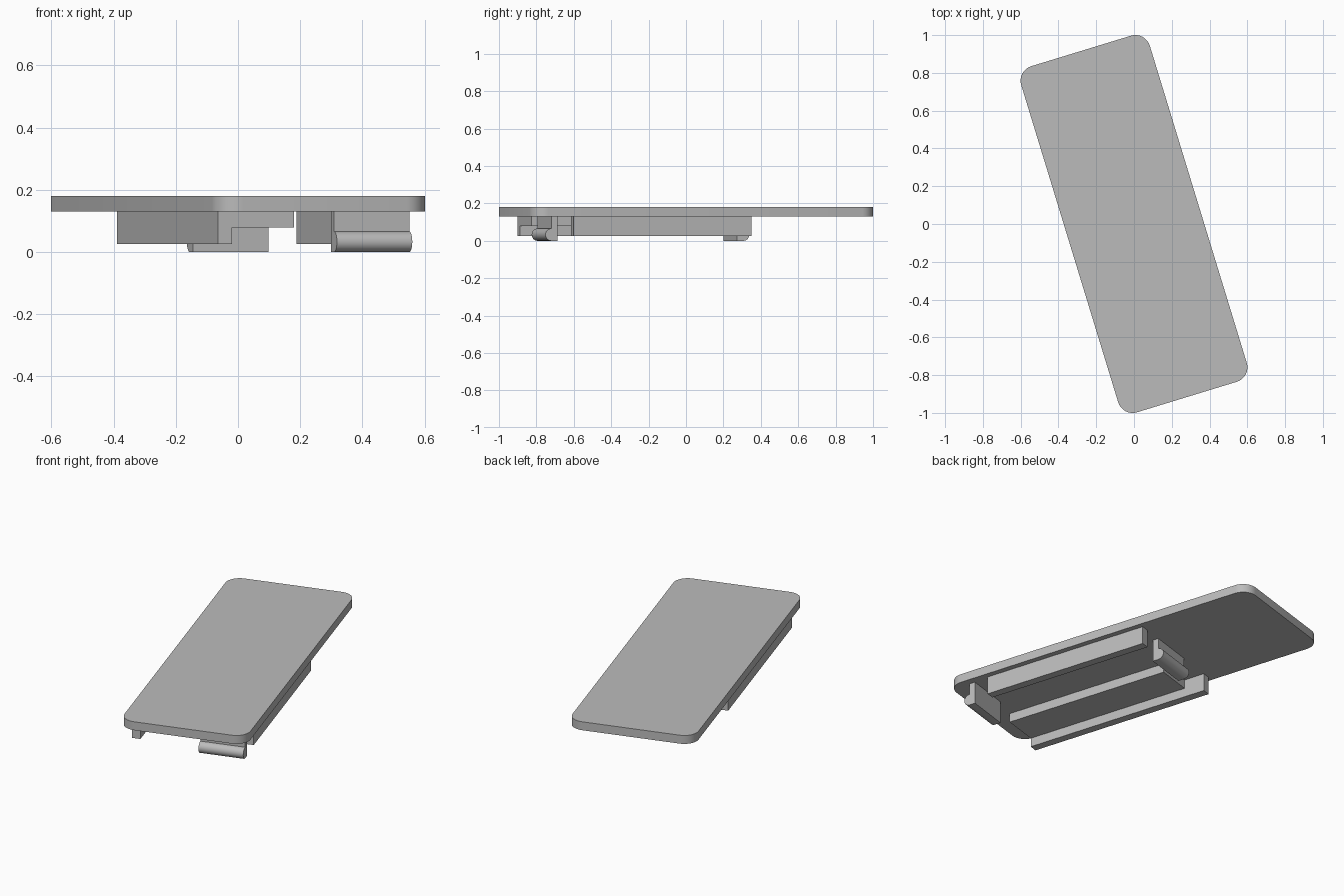
import bpy
import bmesh
from math import radians, pi, sin, cos

cube = bpy.data.objects.get("Cube")
if cube:
    bpy.data.objects.remove(cube, do_unlink=True)

TURN = radians(17)      # whole model is turned about z
TOP, UNDER = 0.18, 0.13

grey = bpy.data.materials.new("plain grey")
grey.use_nodes = True
grey.diffuse_color = (0.5, 0.5, 0.5, 1)
grey.node_tree.nodes["Principled BSDF"].inputs["Base Color"].default_value = (0.5, 0.5, 0.5, 1)


def extrude(name, outline, offset):
    """Make a solid by pushing a closed outline along an offset."""
    bm = bmesh.new()
    base = bm.faces.new([bm.verts.new(p) for p in outline])
    moved = bmesh.ops.extrude_face_region(bm, geom=[base], use_keep_orig=True)["geom"]
    bmesh.ops.translate(bm, vec=offset, verts=[g for g in moved if isinstance(g, bmesh.types.BMVert)])
    bmesh.ops.recalc_face_normals(bm, faces=bm.faces)
    mesh = bpy.data.meshes.new(name)
    bm.to_mesh(mesh)
    bm.free()
    mesh.materials.append(grey)
    obj = bpy.data.objects.new(name, mesh)
    obj.rotation_euler.z = TURN
    bpy.context.collection.objects.link(obj)
    bpy.ops.object.select_all(action="DESELECT")
    obj.select_set(True)
    bpy.context.view_layer.objects.active = obj
    bpy.ops.object.shade_smooth_by_angle(angle=radians(35))
    return obj


def block(name, x0, x1, y0, y1, z0, z1):
    outline = [(x0, y0, z0), (x1, y0, z0), (x1, y1, z0), (x0, y1, z0)]
    return extrude(name, outline, (0, 0, z1 - z0))


def clip(name, x0, y, out, width=0.253, thick=0.035, r=0.033):
    """Upright tab with a half-round bead at its foot, facing out (+1 or -1 in y)."""
    profile = [(x0, y - out * thick, UNDER), (x0, y - out * thick, 0)]
    for i in range(13):
        a = -pi / 2 + pi * i / 12
        profile.append((x0, y + out * r * cos(a), r + r * sin(a)))
    profile.append((x0, y, UNDER))
    return extrude(name, profile, (width, 0, 0))


# Cover plate with rounded corners
hx, hy, r = 0.276, 0.878, 0.08
outline = []
for k, (sx, sy) in enumerate([(1, 1), (-1, 1), (-1, -1), (1, -1)]):
    for i in range(9):
        a = pi / 2 * (k + i / 8)
        outline.append((sx * hx + r * cos(a), sy * hy + r * sin(a), UNDER))
extrude("cover_plate", outline, (0, 0, TOP - UNDER))

# Rails and the shallow step beside the longer one
block("right_rail", -0.325, -0.278, -0.842, 0.267, 0.026, UNDER)
block("left_rail", 0.278, 0.325, -0.727, 0.267, 0.026, UNDER)
block("step_slab", -0.278, -0.07, -0.842, 0.144, 0.078, UNDER)

# Snap clips at each end
clip("front_clip", 0.063, -0.849, -1)
clip("back_clip", -0.08, 0.268, 1)
